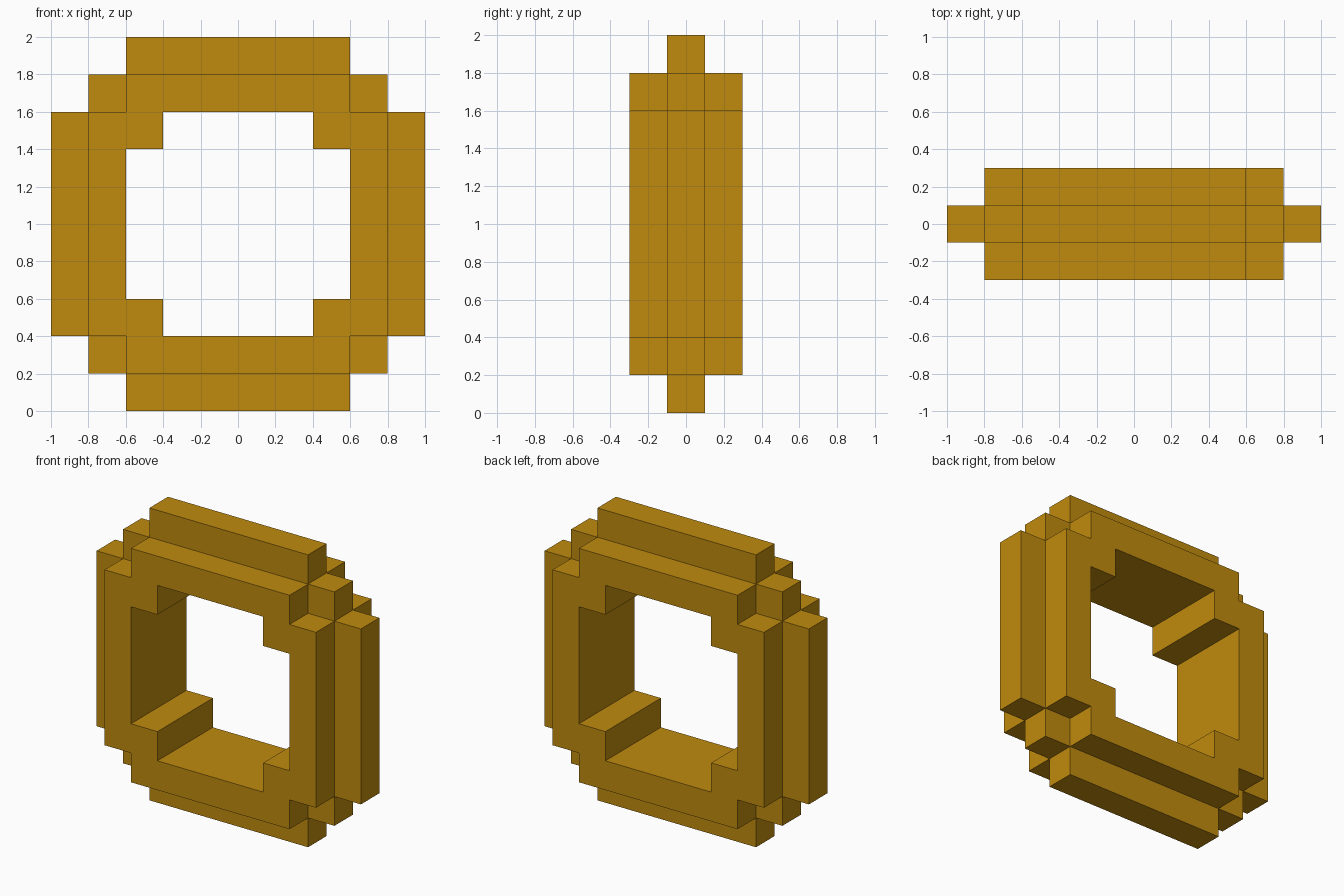
import bpy, bmesh
from mathutils import Vector

cube = bpy.data.objects.get("Cube")
if cube:
    bpy.data.objects.remove(cube, do_unlink=True)

U = 0.2  # block size

gold = bpy.data.materials.new("dark gold")
gold.use_nodes = True
colour = (0.527, 0.258, 0.0044, 1)
gold.diffuse_color = colour
gold.node_tree.nodes["Principled BSDF"].inputs["Base Color"].default_value = colour


def stepped(x, z, steps):
    """True inside a stepped oval given as (half width, half height) boxes."""
    return any(abs(x) < w and abs(z) < h for w, h in steps)


HOLE = [(2, 6), (3, 4)]                # through the full depth
SIDE_LAYER = [(3, 8), (4, 6)]          # front and back layers
CENTRE_LAYER = [(3, 10), (4, 8), (5, 6)]  # wider middle layer


def filled(i, j, k):
    """Block i, j, k of a 10 x 3 x 10 grid belongs to the ring."""
    if j not in (-1, 0, 1):
        return False
    x, z = i + 0.5, 2 * k + 1
    outline = CENTRE_LAYER if j == 0 else SIDE_LAYER
    return stepped(x, z, outline) and not stepped(x, z, HOLE)


# Skin the blocks: one square wherever a block meets open space
bm = bmesh.new()
for i in range(-5, 5):
    for j in range(-1, 2):
        for k in range(-5, 5):
            if not filled(i, j, k):
                continue
            centre = Vector((i + 0.5, j, k + 5.5))
            for axis in range(3):
                for sign in (-1, 1):
                    n, a, b = Vector(), Vector(), Vector()
                    n[axis] = sign
                    a[(axis + 1) % 3] = 0.5
                    b[(axis + 2) % 3] = 0.5 * sign
                    if filled(i + int(n.x), j + int(n.y), k + int(n.z)):
                        continue
                    c = centre + n * 0.5
                    bm.faces.new([bm.verts.new(p * U) for p in
                                  (c - a - b, c + a - b, c + a + b, c - a + b)])

# Weld the squares and merge flat areas into single faces
bmesh.ops.remove_doubles(bm, verts=bm.verts[:], dist=0.001)
bmesh.ops.dissolve_limit(bm, angle_limit=0.01, verts=bm.verts[:], edges=bm.edges[:])
bmesh.ops.recalc_face_normals(bm, faces=bm.faces[:])

mesh = bpy.data.meshes.new("stepped_ring")
bm.to_mesh(mesh)
bm.free()
mesh.materials.append(gold)
ring = bpy.data.objects.new("stepped_ring", mesh)
bpy.context.collection.objects.link(ring)
